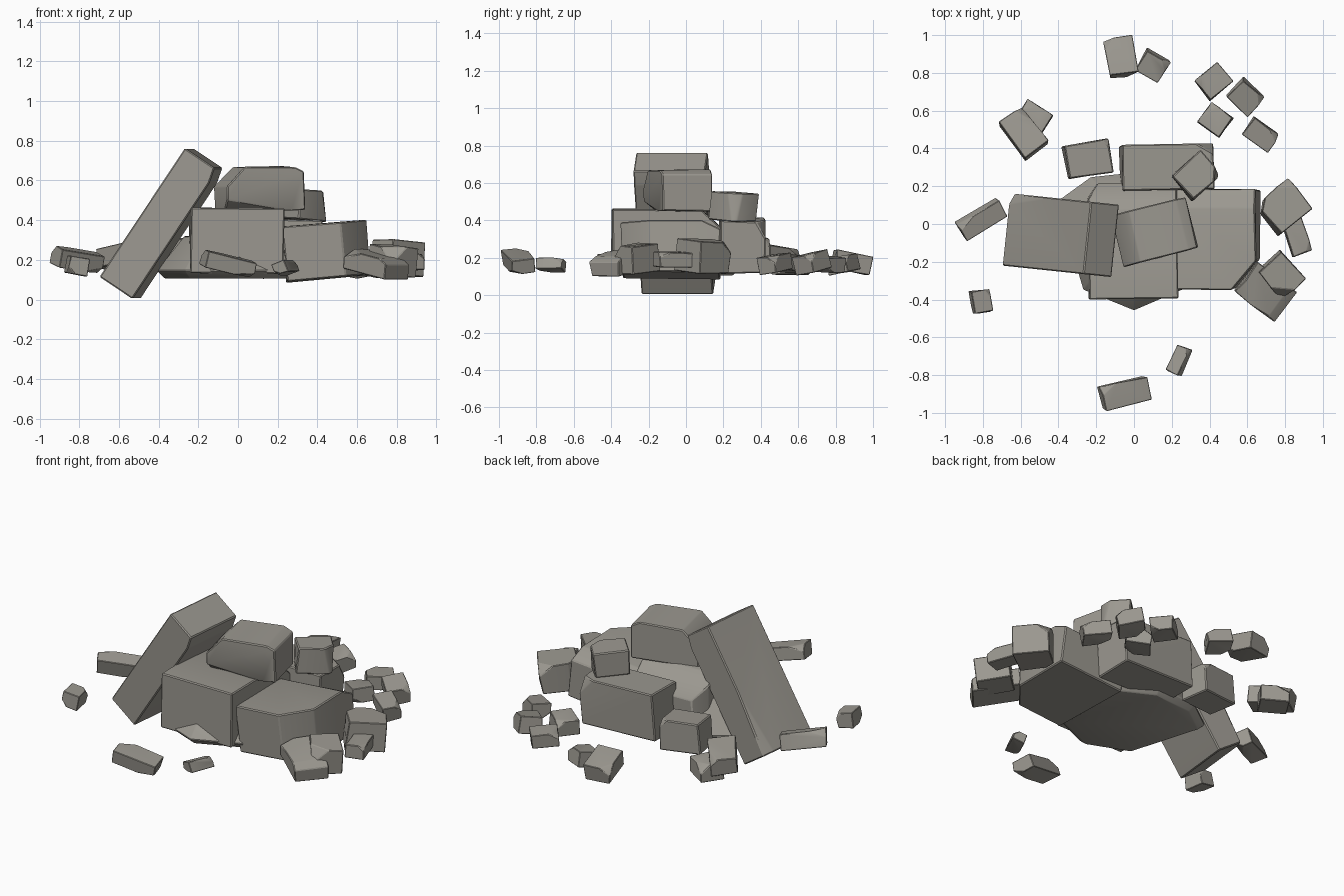
import bpy, bmesh, math, random
from mathutils import Vector, Euler

if "Cube" in bpy.data.objects:
    bpy.data.objects.remove(bpy.data.objects["Cube"])

random.seed(7)

stone = bpy.data.materials.new("grey stone")
stone.diffuse_color = (0.33, 0.315, 0.28, 1)
stone.use_nodes = True
stone.node_tree.nodes["Principled BSDF"].inputs["Base Color"].default_value = stone.diffuse_color


def finish(name, bm, bevel):
    bmesh.ops.recalc_face_normals(bm, faces=bm.faces)
    bmesh.ops.bevel(bm, geom=list(bm.edges), offset=bevel, segments=1,
                    affect='EDGES', clamp_overlap=True)
    bmesh.ops.recalc_face_normals(bm, faces=bm.faces)
    me = bpy.data.meshes.new(name)
    bm.to_mesh(me)
    bm.free()
    for p in me.polygons:
        p.use_smooth = True
    me.set_sharp_from_angle(angle=math.radians(25))
    me.materials.append(stone)
    ob = bpy.data.objects.new(name, me)
    bpy.context.collection.objects.link(ob)
    return ob


def block(name, loc, size, rot=(0, 0, 0), cuts=(), jitter=0.04, bevel=0.006):
    """Box chipped by planes (normal x, y, z, distance in half-size units)."""
    bm = bmesh.new()
    bmesh.ops.create_cube(bm, size=2)
    for nx, ny, nz, d in cuts:
        n = Vector((nx, ny, nz))
        bmesh.ops.bisect_plane(bm, geom=bm.verts[:] + bm.edges[:] + bm.faces[:],
                               plane_co=n * d / n.length_squared, plane_no=n,
                               clear_outer=True)
        bmesh.ops.holes_fill(bm, edges=[e for e in bm.edges if e.is_boundary], sides=0)
    half = Vector(size) / 2
    for v in bm.verts:
        v.co = Vector([(c + random.uniform(-jitter, jitter)) * h for c, h in zip(v.co, half)])
    ob = finish(name, bm, bevel)
    ob.location = loc
    ob.rotation_euler = Euler([math.radians(a) for a in rot])
    return ob


# broad base boulder: flat bottom, sloping shoulders
outline = [(0, -0.46), (0.28, -0.34), (0.36, 0.12), (0.05, 0.28),
           (-0.23, 0.25), (-0.41, 0.12), (-0.27, -0.35)]
bm = bmesh.new()
rings = [[bm.verts.new((x * s, y * s, z)) for x, y in outline]
         for s, z in ((0.9, 0.105), (1.0, 0.145), (0.66, 0.32))]
bm.faces.new(rings[0][::-1])
bm.faces.new(rings[-1])
n = len(outline)
for a, b in zip(rings, rings[1:]):
    for i in range(n):
        bm.faces.new((a[i], a[(i + 1) % n], b[(i + 1) % n], b[i]))
finish("base_boulder", bm, 0.005)

# large blocks of the heap
block("leaning_slab", (-0.38, -0.06, 0.383), (0.2, 0.385, 0.78), (0, 33.7, -6),
      [(1, 0, 1, 1.8), (-1, 1, -0.3, 2.0)], 0.0)
block("front_block", (-0.01, -0.09, 0.295), (0.47, 0.61, 0.33), (0, 1, 1),
      [(0, 1, 0.6, 1.15), (-1, 1, 0, 1.75)], 0.02)
block("right_block", (0.445, -0.08, 0.245), (0.42, 0.53, 0.28), (0, -5, 0),
      [(1, -1, 0, 1.42), (0, 1, 1, 1.65)], 0.03)
block("top_block", (0.11, -0.04, 0.56), (0.4, 0.28, 0.22), (0, 0, 14),
      [(-1, 0, 0.5, 1.05), (1, 0, 1, 1.75), (-0.3, -1, -1, 1.8)], 0.03)
block("back_block", (0.17, 0.3, 0.265), (0.49, 0.24, 0.28), (0, 2, 1),
      [(1, 1, 0.6, 2.2)], 0.04)
block("back_upper_block", (0.33, 0.255, 0.475), (0.2, 0.17, 0.15), (0, 4, 42),
      [(1, -1, 0.2, 1.6)], 0.06)
block("back_left_block", (-0.245, 0.345, 0.215), (0.24, 0.18, 0.18), (0, 3, 9),
      [(1, 1, 1, 2.6)], 0.05)

# middle-sized stones beside the heap: centre, size, rotation, chips
beside = [
    ((0.79, 0.09, 0.21), (0.22, 0.2, 0.17), (0, 6, 40), [(-1, 1, 0, 1.5), (1, 1, 1, 2.3)]),
    ((0.86, -0.06, 0.19), (0.11, 0.21, 0.08), (0, 4, 18), [(1, -1, 1, 2.4)]),
    ((0.78, -0.27, 0.195), (0.19, 0.17, 0.15), (0, 5, -48), [(1, -1, 1, 2.0)]),
    ((0.7, -0.36, 0.175), (0.27, 0.2, 0.1), (0, 12, -36), [(-1, -1, 1, 2.2), (1, 0, 1, 1.6)]),
    ((-0.585, 0.48, 0.215), (0.15, 0.23, 0.1), (-8, 8, 36), [(1, 1, 1, 2.3)]),
    ((-0.53, 0.56, 0.16), (0.16, 0.14, 0.1), (0, 0, -32), [(-1, 1, 1, 2.1)]),
]
for i, (loc, size, rot, cuts) in enumerate(beside):
    block(f"side_stone_{i + 1}", loc, size, rot, cuts, 0.07, 0.004)

# small scattered stones, each with chips on two opposite corners
scattered = [
    ((0.42, 0.755, 0.165), (0.15, 0.13, 0.08), (0, 5, 40)),
    ((0.59, 0.675, 0.175), (0.15, 0.13, 0.1), (8, 10, -42)),
    ((0.43, 0.55, 0.17), (0.14, 0.13, 0.09), (0, -6, -37)),
    ((0.67, 0.475, 0.17), (0.16, 0.11, 0.09), (6, 8, -36)),
    ((-0.07, 0.885, 0.175), (0.15, 0.2, 0.1), (-12, 0, 10)),
    ((0.1, 0.84, 0.165), (0.14, 0.12, 0.09), (10, 5, -30)),
    ((-0.81, 0.025, 0.2), (0.25, 0.1, 0.1), (14, 8, 31)),
    ((-0.81, -0.41, 0.17), (0.1, 0.12, 0.09), (0, 10, 8)),
    ((-0.05, -0.895, 0.18), (0.25, 0.13, 0.08), (8, 14, 13)),
    ((0.24, -0.72, 0.16), (0.075, 0.15, 0.06), (0, -18, -24)),
]
for i, (loc, size, rot) in enumerate(scattered):
    s = 1 if i % 2 else -1
    block(f"scattered_stone_{i + 1}", loc, size, rot,
          [(s, 1, 0.8, 2.1), (-s, -1, -1, 2.2)], 0.07, 0.003)
